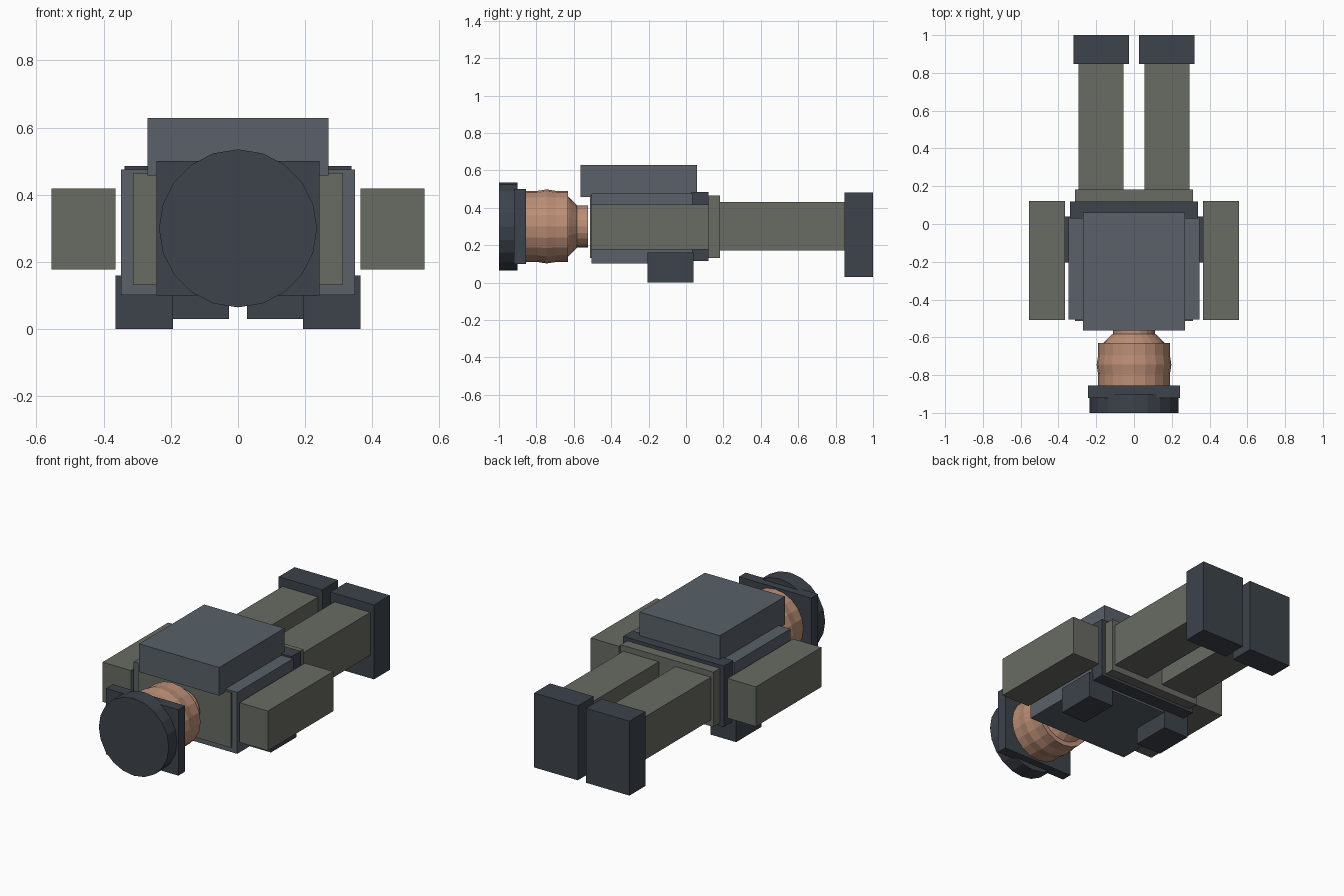
import bpy, math

if "Cube" in bpy.data.objects:
    bpy.data.objects.remove(bpy.data.objects["Cube"])


def material(name, rgb):
    m = bpy.data.materials.new(name)
    m.diffuse_color = (*rgb, 1)
    m.use_nodes = True
    m.node_tree.nodes["Principled BSDF"].inputs["Base Color"].default_value = m.diffuse_color
    return m


slate = material("slate", (0.10, 0.12, 0.14))
khaki = material("khaki", (0.14, 0.145, 0.125))
dark = material("dark", (0.046, 0.056, 0.070))
skin = material("skin", (0.50, 0.27, 0.18))


def finish(name, mat):
    ob = bpy.context.object
    ob.name = ob.data.name = name
    ob.data.materials.append(mat)
    return ob


def box(name, x, y, z, mat):
    """Box from (min, max) ranges, scale stored in the mesh."""
    bpy.ops.mesh.primitive_cube_add(size=1)
    ob = finish(name, mat)
    ranges = (x, y, z)
    for v in ob.data.vertices:
        v.co = [(a + b) / 2 + c * (b - a) for c, (a, b) in zip(v.co, ranges)]
    return ob


def pair(name, x, y, z, mat):
    box(name + "_right", x, y, z, mat)
    box(name + "_left", (-x[1], -x[0]), y, z, mat)


def drum(name, radius, y0, y1, mat, sides=20):
    """Cylinder lying along y on the body axis."""
    bpy.ops.mesh.primitive_cylinder_add(vertices=sides, radius=radius, depth=y1 - y0,
                                        location=(0, (y0 + y1) / 2, AXIS),
                                        rotation=(math.pi / 2, 0, 0))
    return finish(name, mat)


AXIS = 0.30

# Helmet and brim
drum("helmet", 0.235, -1.0, -0.90, dark)
box("helmet_brim", (-0.243, 0.243), (-0.92, -0.855), (0.10, 0.50), dark)

# Head and neck
drum("head", 0.19, -0.87, -0.63, skin)
bpy.ops.mesh.primitive_uv_sphere_add(segments=20, ring_count=10, radius=0.198,
                                     location=(0, -0.745, AXIS),
                                     rotation=(math.pi / 2, 0, 0))
finish("head_round", skin)
drum("neck", 0.112, -0.65, -0.525, skin)

# Torso, vest, belt and backpack
box("torso", (-0.312, 0.312), (-0.513, 0.182), (0.132, 0.465), khaki)
box("vest", (-0.348, 0.348), (-0.505, 0.035), (0.102, 0.475), slate)
box("belt", (-0.338, 0.338), (0.03, 0.12), (0.115, 0.485), dark)
box("backpack", (-0.269, 0.269), (-0.565, 0.06), (0.457, 0.628), slate)

# Limbs, boots and pouches
pair("arm", (0.364, 0.555), (-0.507, 0.122), (0.177, 0.418), khaki)
pair("leg", (0.055, 0.295), (0.17, 0.86), (0.17, 0.43), khaki)
pair("boot", (0.027, 0.32), (0.848, 1.0), (0.03, 0.482), dark)
pair("pouch", (0.193, 0.365), (-0.205, 0.04), (0.0, 0.16), dark)
